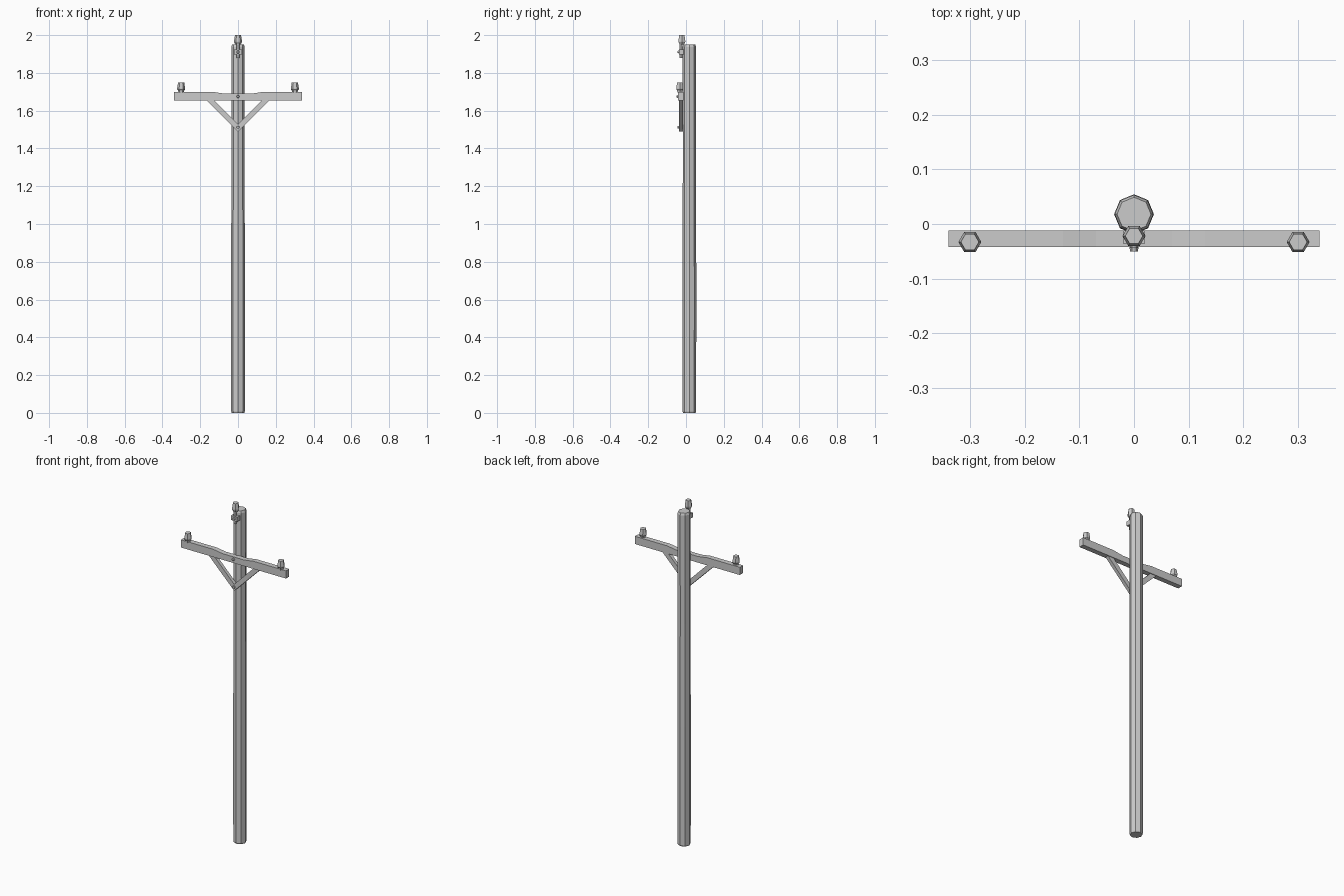
import bpy, bmesh, math
from mathutils import Vector

if "Cube" in bpy.data.objects:
    bpy.data.objects.remove(bpy.data.objects["Cube"])

def finish(name, bm):
    bmesh.ops.recalc_face_normals(bm, faces=bm.faces)
    me = bpy.data.meshes.new(name)
    bm.to_mesh(me)
    bm.free()
    ob = bpy.data.objects.new(name, me)
    bpy.context.collection.objects.link(ob)
    return ob

def lathe(name, profile, sides, center, axis='Z', turn=0.0):
    """Stack of polygon rings (radius, height), capped at both ends."""
    bm = bmesh.new()
    rings = []
    for r, h in profile:
        ring = []
        for i in range(sides):
            a = turn + 2 * math.pi * i / sides
            u, v = r * math.cos(a), r * math.sin(a)
            p = Vector((u, v, h)) if axis == 'Z' else Vector((u, -h, v))
            ring.append(bm.verts.new(p + Vector(center)))
        rings.append(ring)
    for a, b in zip(rings, rings[1:]):
        for i in range(sides):
            j = (i + 1) % sides
            bm.faces.new((a[i], a[j], b[j], b[i]))
    bm.faces.new(rings[0])
    bm.faces.new(rings[-1])
    return finish(name, bm)

def plate(name, outline, y0, y1):
    """Front-view outline (x, z) given thickness along y."""
    bm = bmesh.new()
    f = bm.faces.new([bm.verts.new((x, y0, z)) for x, z in outline])
    new = bmesh.ops.extrude_face_region(bm, geom=[f])['geom']
    bmesh.ops.translate(bm, vec=(0, y1 - y0, 0),
                        verts=[v for v in new if isinstance(v, bmesh.types.BMVert)])
    return finish(name, bm)

# Pole: eight-sided timber with a small worn edge at the top and base
lathe('pole', [(0.033, 0), (0.036, 0.008), (0.0365, 0.7), (0.035, 1.3),
               (0.0355, 1.938), (0.031, 1.95)], 8, (0, 0.018, 0))

# Crossarm: beam with a shallow dip in its top edge
plate('crossarm', [(-0.34, 1.654), (0.34, 1.654), (0.34, 1.699), (0.13, 1.699),
                   (0.07, 1.69), (-0.07, 1.69), (-0.13, 1.699), (-0.34, 1.699)],
      -0.042, -0.012)

# Diagonal braces meeting in front of the pole
for s, side in ((-1, 'left'), (1, 'right')):
    plate(side + '_brace', [(0, 1.489), (s * 0.172, 1.66), (s * 0.132, 1.66), (0, 1.527)],
          -0.036, -0.016)

# Crossarm insulators: hexagonal, flaring to a skirt near the base
for s, side in ((-1, 'left'), (1, 'right')):
    lathe(side + '_insulator', [(0.014, 1.695), (0.016, 1.706), (0.021, 1.712),
                                (0.021, 1.72), (0.0165, 1.748)], 6, (s * 0.301, -0.033, 0))

# Pole-top insulator, its pin and the bracket holding it
lathe('top_insulator', [(0.013, 1.95), (0.021, 1.963), (0.021, 1.97), (0.016, 2.0)],
      6, (0, -0.022, 0))
lathe('top_pin', [(0.009, 1.88), (0.009, 1.952)], 6, (0, -0.027, 0))
plate('top_bracket', [(-0.02, 1.898), (0.02, 1.898), (0.02, 1.925), (-0.02, 1.925)],
      -0.036, -0.012)

# Bolts
for name, z, y in (('bracket_bolt', 1.911, -0.034), ('crossarm_bolt', 1.675, -0.040),
                   ('brace_bolt', 1.512, -0.034)):
    lathe(name, [(0.009, 0), (0.007, 0.010)], 6, (0, y, z), axis='Y')
